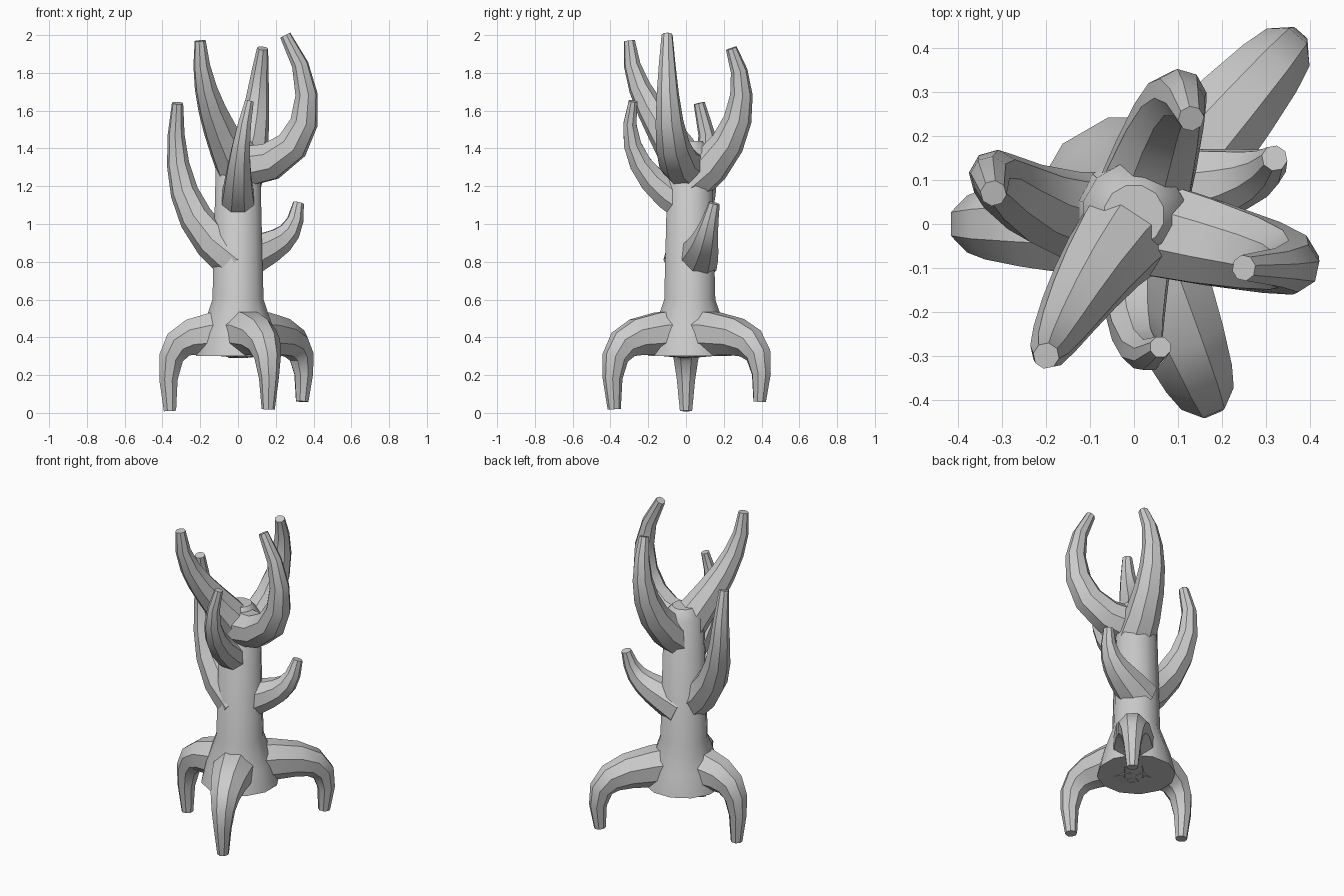
import bpy, bmesh, math
from mathutils import Vector
from mathutils.geometry import interpolate_bezier

cube = bpy.data.objects.get("Cube")
if cube:
    bpy.data.objects.remove(cube)

grey = bpy.data.materials.new("light_grey")
grey.use_nodes = True
colour = (0.6, 0.6, 0.6, 1)
grey.diffuse_color = colour
grey.node_tree.nodes["Principled BSDF"].inputs["Base Color"].default_value = colour


def circle(centre, across, over, radius, sides):
    """Ring of points around a centre, in the plane of two directions."""
    angles = [math.tau * (i + 0.5) / sides for i in range(sides)]
    return [centre + radius * (across * math.cos(a) + over * math.sin(a)) for a in angles]


def skin(name, rings):
    """Skin a list of point rings, cap both ends and smooth the result."""
    bm = bmesh.new()
    loops = [[bm.verts.new(point) for point in ring] for ring in rings]
    for lower, upper in zip(loops, loops[1:]):
        for i in range(len(lower)):
            bm.faces.new((lower[i - 1], lower[i], upper[i], upper[i - 1]))
    bm.faces.new(loops[0])
    bm.faces.new(loops[-1])
    bmesh.ops.recalc_face_normals(bm, faces=bm.faces)
    mesh = bpy.data.meshes.new(name)
    bm.to_mesh(mesh)
    bm.free()
    mesh.materials.append(grey)
    part = bpy.data.objects.new(name, mesh)
    bpy.context.collection.objects.link(part)
    bpy.ops.object.select_all(action='DESELECT')
    part.select_set(True)
    bpy.context.view_layer.objects.active = part
    bpy.ops.object.shade_smooth_by_angle(angle=math.radians(40))


def limb(name, root, bend, rise, tip, thick=0.12, steps=7):
    """Bent limb along a curve, tapering evenly to a quarter of its thickness."""
    root, bend, rise, tip = (Vector(p) for p in (root, bend, rise, tip))
    path = interpolate_bezier(root, bend, rise, tip, steps)
    side = (rise - root).cross(Vector((0, 0, 1))).normalized()
    rings = []
    for k, point in enumerate(path):
        along = path[min(k + 1, steps - 1)] - path[max(k - 1, 0)]
        across = (side - side.project(along)).normalized()
        over = along.cross(across).normalized()
        radius = thick * (1 - 0.75 * k / (steps - 1))
        rings.append(circle(point, across, over, radius, sides=8))
    skin(name, rings)


def leg(name, x, y, foot_height):
    """Leg that runs outward from the trunk, then bends down to its foot."""
    hip = 0.42
    limb(name, (0, 0, hip), (x * 0.9, y * 0.9, hip), (x * 1.1, y * 1.1, 0.4),
         (x, y, foot_height), thick=0.14)


# Trunk with a flared base
trunk_profile = [(0.23, 0.3), (0.2, 0.43), (0.14, 0.6), (0.12, 1.38), (0.07, 1.44)]
skin("trunk", [circle(Vector((0, 0.02, height)), Vector((1, 0, 0)), Vector((0, 1, 0)),
                      radius, sides=12) for radius, height in trunk_profile])

# Three bent legs
leg("right_leg", -0.36, 0, foot_height=0.01)
leg("front_leg", 0.16, -0.38, foot_height=0.02)
leg("back_leg", 0.34, 0.39, foot_height=0.06)

# Six upturned branches
limb("left_tall_branch", root=(0, 0, 1.3), bend=(0.4, -0.1, 1.3),
     rise=(0.45, -0.1, 1.7), tip=(0.25, -0.1, 2))
limb("right_tall_branch", root=(0, 0, 1.3), bend=(-0.1, -0.1, 1.5),
     rise=(-0.2, -0.3, 1.7), tip=(-0.2, -0.3, 1.97))
limb("back_branch", root=(0, 0, 1.2), bend=(0.1, 0.3, 1.4),
     rise=(0.1, 0.35, 1.7), tip=(0.13, 0.24, 1.93))
limb("right_low_branch", root=(0, 0, 0.8), bend=(-0.3, 0, 1),
     rise=(-0.35, 0.2, 1.3), tip=(-0.32, 0.07, 1.64))
limb("front_branch", root=(0, 0, 1.1), bend=(0, -0.2, 1.2),
     rise=(0, -0.35, 1.4), tip=(0.06, -0.28, 1.65), thick=0.1)
limb("left_low_branch", root=(0, 0.05, 0.8), bend=(0.2, 0.1, 0.9),
     rise=(0.3, 0.1, 0.9), tip=(0.32, 0.15, 1.11))
